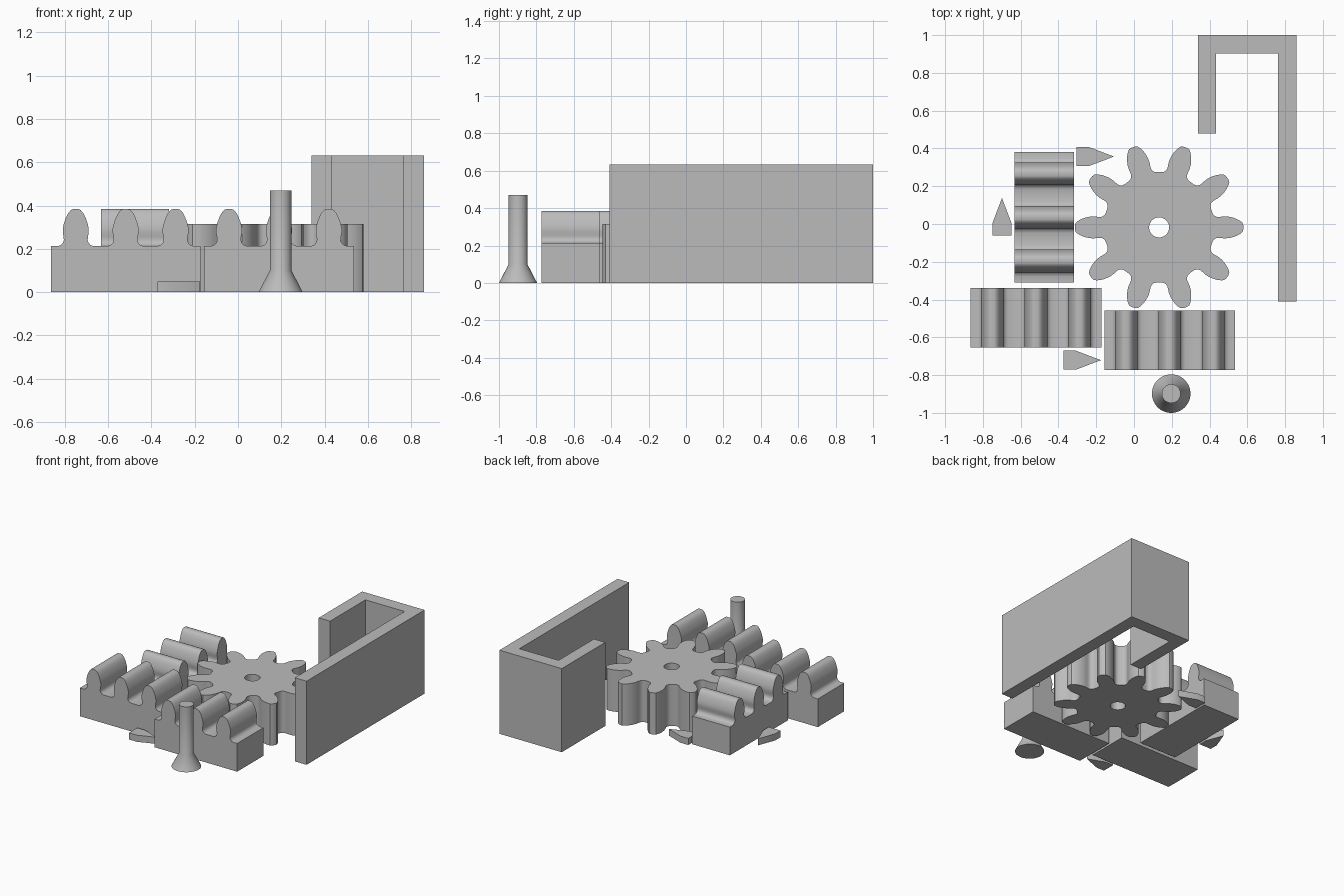
import bpy, bmesh, math
from mathutils import Matrix

if "Cube" in bpy.data.objects:
    bpy.data.objects.remove(bpy.data.objects["Cube"])

grey = bpy.data.materials.new("plain_grey")
grey.diffuse_color = (0.5, 0.5, 0.5, 1)
grey.use_nodes = True
grey.node_tree.nodes["Principled BSDF"].inputs["Base Color"].default_value = grey.diffuse_color


def finish(name, bm, matrix=None):
    """Turn a bmesh into a named object with smooth curves and sharp edges."""
    if matrix is not None:
        bm.transform(matrix)
    bmesh.ops.recalc_face_normals(bm, faces=bm.faces)
    me = bpy.data.meshes.new(name)
    bm.to_mesh(me)
    bm.free()
    ob = bpy.data.objects.new(name, me)
    bpy.context.collection.objects.link(ob)
    me.materials.append(grey)
    bpy.ops.object.select_all(action='DESELECT')
    ob.select_set(True)
    bpy.context.view_layer.objects.active = ob
    bpy.ops.object.shade_smooth_by_angle(angle=math.radians(32))
    return ob


def prism(name, outline, height, matrix=None):
    """Extrude a flat outline upward along z."""
    bm = bmesh.new()
    face = bm.faces.new([bm.verts.new((x, y, 0)) for x, y in outline])
    ext = bmesh.ops.extrude_face_region(bm, geom=[face])
    moved = [v for v in ext["geom"] if isinstance(v, bmesh.types.BMVert)]
    bmesh.ops.translate(bm, vec=(0, 0, height), verts=moved)
    return finish(name, bm, matrix)


def cone(name, r1, r2, depth, matrix):
    bm = bmesh.new()
    bmesh.ops.create_cone(bm, cap_ends=True, segments=48, radius1=r1, radius2=r2, depth=depth)
    return finish(name, bm, matrix)


def cut(ob, cutter):
    """Apply a boolean cut and remove the cutter."""
    mod = ob.modifiers.new("hole", 'BOOLEAN')
    mod.operation, mod.solver, mod.object = 'DIFFERENCE', 'EXACT', cutter
    bpy.ops.object.select_all(action='DESELECT')
    ob.select_set(True)
    bpy.context.view_layer.objects.active = ob
    bpy.ops.object.modifier_apply(modifier=mod.name)
    bpy.data.objects.remove(cutter, do_unlink=True)
    bpy.ops.object.shade_smooth_by_angle(angle=math.radians(32))


# Hooked bracket with countersunk hole
bracket = prism("bracket", [(0.339, 0.48), (0.434, 0.48), (0.434, 0.902), (0.762, 0.902),
                            (0.762, -0.41), (0.86, -0.41), (0.86, 1), (0.339, 1)], 0.632)
cut(bracket, cone("countersink_cutter", 0.039, 0.117, 0.138,
                  Matrix.Translation((0.811, 0.113, 0.318)) @ Matrix.Rotation(math.pi / 2, 4, 'Y')))

# Ten-tooth gear: radius and half width down one tooth flank
flank = [(0.446, 0.01), (0.442, 0.024), (0.43, 0.034), (0.41, 0.045), (0.39, 0.052),
         (0.367, 0.057), (0.345, 0.058), (0.325, 0.056), (0.31, 0.055), (0.299, 0.058),
         (0.289, 0.065), (0.282, 0.077)]
tooth = [(r, -w) for r, w in reversed(flank)] + flank
outline = []
for i in range(10):
    a = i * math.tau / 10
    outline += [(x * math.cos(a) - y * math.sin(a), x * math.sin(a) + y * math.cos(a))
                for x, y in tooth]
gear_at = Matrix.Translation((0.133, -0.018, 0))
gear = prism("gear", outline, 0.315, gear_at)
cut(gear, cone("bore_cutter", 0.053, 0.053, 1, gear_at))

# Rack segments with three teeth each: height and half width down one flank
PITCH, WIDTH = 0.2305, 0.315
rack_flank = [(0.384, 0.012), (0.38, 0.022), (0.365, 0.035), (0.345, 0.045), (0.32, 0.054),
              (0.295, 0.06), (0.275, 0.06), (0.255, 0.056), (0.24, 0.055), (0.228, 0.059),
              (0.218, 0.068), (0.213, 0.083)]
half = 1.5 * PITCH
rack_outline = [(half, 0), (-half, 0), (-half, 0.213)]
for i in (-1, 0, 1):
    rack_outline += [(i * PITCH - w, z) for z, w in reversed(rack_flank)]
    rack_outline += [(i * PITCH + w, z) for z, w in rack_flank]
rack_outline.append((half, 0.213))
upright = Matrix.Rotation(math.pi / 2, 4, 'X') @ Matrix.Translation((0, 0, -WIDTH / 2))
for name, x, y, turn in (("rack_front_left", -0.519, -0.497, 0),
                         ("rack_front_right", 0.189, -0.616, 0),
                         ("rack_left", -0.476, 0.035, 90)):
    place = Matrix.Translation((x, y, 0)) @ Matrix.Rotation(math.radians(turn), 4, 'Z')
    prism(name, rack_outline, WIDTH, place @ upright)

# Small pointed keys
key = [(0, -0.05), (0.066, -0.05), (0.198, 0), (0.066, 0.05), (0, 0.05)]
for name, x, y, turn in (("key_back", -0.304, 0.357, 0),
                         ("key_left", -0.699, -0.06, 90),
                         ("key_front", -0.373, -0.721, 0)):
    prism(name, key, 0.05,
          Matrix.Translation((x, y, 0)) @ Matrix.Rotation(math.radians(turn), 4, 'Z'))

# Countersunk pin standing on its head
bm = bmesh.new()
rings = []
for r, z in ((0.102, 0), (0.05, 0.1), (0.05, 0.47)):
    rings.append([bm.verts.new((r * math.cos(k * math.tau / 48), r * math.sin(k * math.tau / 48), z))
                  for k in range(48)])
for low, high in zip(rings, rings[1:]):
    for k in range(48):
        n = (k + 1) % 48
        bm.faces.new((low[k], low[n], high[n], high[k]))
bm.faces.new(rings[0])
bm.faces.new(rings[-1])
finish("pin", bm, Matrix.Translation((0.197, -0.898, 0)))
